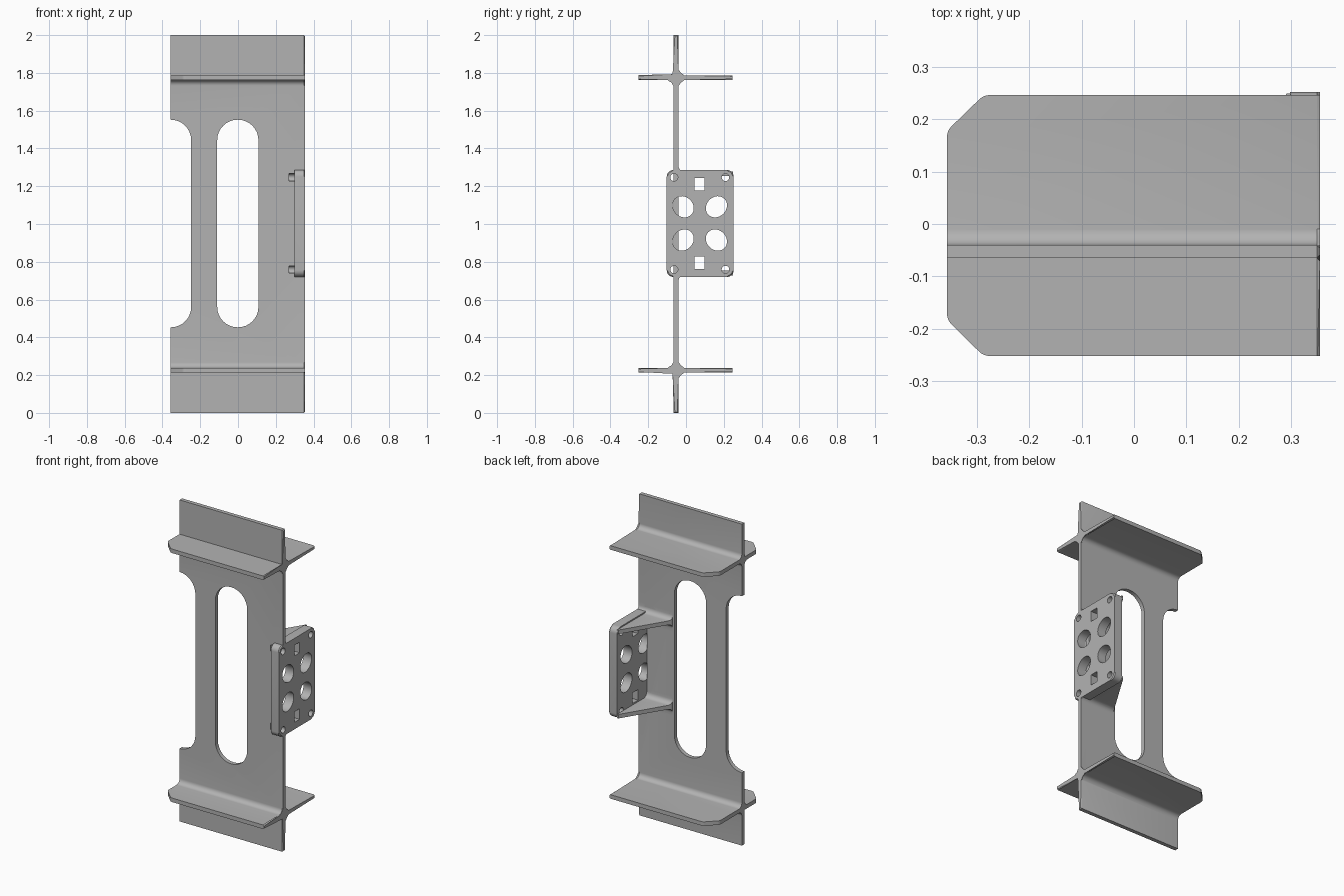
import bpy, bmesh
from math import cos, sin, pi, radians
from mathutils import Vector

if "Cube" in bpy.data.objects:
    bpy.data.objects.remove(bpy.data.objects["Cube"])

grey = bpy.data.materials.new("plain grey")
grey.use_nodes = True
grey.diffuse_color = (0.45, 0.45, 0.45, 1)
grey.node_tree.nodes["Principled BSDF"].inputs["Base Color"].default_value = (0.45, 0.45, 0.45, 1)

# Maps profile coordinates (u, v) and depth d to space for each extrusion axis
PLACE = {
    "x": lambda u, v, d: (d, u, v),
    "y": lambda u, v, d: (u, d, v),
    "z": lambda u, v, d: (u, v, d),
}


def rounded(corners, steps=6):
    """Round each (u, v, radius) corner of an outline with an arc."""
    out = []
    n = len(corners)
    for i, (u, v, r) in enumerate(corners):
        p = Vector((u, v))
        if not r:
            out.append(p)
            continue
        a = (Vector(corners[i - 1][:2]) - p).normalized()
        b = (Vector(corners[(i + 1) % n][:2]) - p).normalized()
        half = a.angle(b) / 2
        mid = (a + b).normalized()
        centre = p + mid * (r / sin(half))
        start = (p + a * (r / (sin(half) / cos(half)))) - centre
        sweep = start.angle_signed((p + b * (r * cos(half) / sin(half))) - centre)
        for k in range(steps + 1):
            t = -sweep * k / steps
            out.append(centre + Vector((start.x * cos(t) - start.y * sin(t),
                                        start.x * sin(t) + start.y * cos(t))))
    return out


def rect(u0, u1, v0, v1, r=0):
    return rounded([(u0, v0, r), (u1, v0, r), (u1, v1, r), (u0, v1, r)], 8)


def ellipse(cu, cv, a, b, tilt=0, n=32):
    pts = []
    for k in range(n):
        p, q = a * cos(2 * pi * k / n), b * sin(2 * pi * k / n)
        pts.append((cu + p * cos(tilt) - q * sin(tilt), cv + p * sin(tilt) + q * cos(tilt)))
    return pts


def prism(name, outline, axis, lo, hi, chamfer=0):
    """Extrude an outline along an axis; optionally chamfer the far end."""
    bm = bmesh.new()
    place = PLACE[axis]
    rings = [[bm.verts.new(place(u, v, d)) for u, v in outline] for d in (lo, hi)]
    bm.faces.new(rings[0])
    cap = bm.faces.new(rings[1])
    n = len(outline)
    for i in range(n):
        j = (i + 1) % n
        bm.faces.new((rings[0][i], rings[0][j], rings[1][j], rings[1][i]))
    if chamfer:
        bmesh.ops.bevel(bm, geom=list(cap.edges), offset=chamfer, segments=1, affect="EDGES")
    bmesh.ops.recalc_face_normals(bm, faces=bm.faces)
    mesh = bpy.data.meshes.new(name)
    bm.to_mesh(mesh)
    bm.free()
    mesh.materials.append(grey)
    ob = bpy.data.objects.new(name, mesh)
    bpy.context.collection.objects.link(ob)
    return ob


def activate(ob):
    bpy.ops.object.select_all(action="DESELECT")
    ob.select_set(True)
    bpy.context.view_layer.objects.active = ob


def combine(ob, tool, operation="DIFFERENCE"):
    mod = ob.modifiers.new("cut", "BOOLEAN")
    mod.operation, mod.solver, mod.object = operation, "EXACT", tool
    activate(ob)
    bpy.ops.object.modifier_apply(modifier=mod.name)
    bpy.data.objects.remove(tool)


def smooth(ob):
    activate(ob)
    bpy.ops.object.shade_smooth_by_angle(angle=radians(30))


LEFT, RIGHT = -0.357, 0.355
BACK, FRONT = -0.04, -0.065
PLATE_X = 0.298
FILLET = 0.03

# Frame: upright web crossed by two shelves, drawn as one mirrored section
upper = [(BACK, 1.762, FILLET), (0.3, 1.762, 0), (0.3, 1.787, 0), (BACK, 1.787, FILLET),
         (BACK, 2, 0), (FRONT, 2, 0), (FRONT, 1.787, 0), (-0.3, 1.787, 0),
         (-0.3, 1.762, 0), (FRONT, 1.762, FILLET)]
section = upper + [(y, 2 - z, r) for y, z, r in reversed(upper)]
frame = prism("web_and_shelves", rounded(section), "x", LEFT, RIGHT, 0.006)

# Shelf plan with clipped right-hand corners
plan = rounded([(LEFT, -0.183, 0.03), (-0.287, -0.252, 0.03), (0.4, -0.252, 0),
                (0.4, 0.246, 0), (-0.287, 0.246, 0.03), (LEFT, 0.178, 0.03)])
combine(frame, prism("plan", plan, "z", -1, 3), "INTERSECT")

# Long slot and the matching open cutout on the right-hand edge
combine(frame, prism("slot", rect(-0.11, 0.108, 0.453, 1.552, 0.108), "y", -0.15, 0.1))
combine(frame, prism("cutout", rect(-0.6, -0.248, 0.453, 1.552, 0.108), "y", -0.15, 0.1))

# Seat for the mounting plate
combine(frame, prism("seat", rect(-0.2, 0.2, 0.725, 1.28), "x", PLATE_X, 0.5))

# Mounting plate with rounded corners
plate = prism("mounting_plate", rect(-0.102, 0.252, 0.72, 1.286, 0.035), "x", PLATE_X, RIGHT, 0.006)
MID_Y, MID_Z = 0.073, 1.003
for sy in (-1, 1):
    for sz in (-1, 1):
        # Large tilted oval openings
        oval = ellipse(MID_Y + sy * 0.088, MID_Z + sz * 0.088, 0.06, 0.052, sy * sz * pi / 4)
        combine(plate, prism("oval", oval, "x", 0.2, 0.5))
        # Corner screw holes, running on into the web
        screw = ellipse(MID_Y + sy * 0.136, MID_Z + sz * 0.244, 0.02, 0.02, 0, 20)
        combine(plate, prism("screw", screw, "x", 0.2, 0.5))
        if sy < 0:
            combine(frame, prism("screw", screw, "x", 0.27, 0.5))
# Square windows
for sz in (-1, 1):
    z = MID_Z + sz * 0.207
    combine(plate, prism("window", rect(0.046, 0.099, z - 0.033, z + 0.033), "x", 0.2, 0.5))

# Sloping gussets joining the plate to the back of the web
for name, z, s in (("upper_gusset", 1.278, 1), ("lower_gusset", 0.728, -1)):
    wall = BACK - 0.002
    inner = z - s * 0.025
    profile = [(wall, z + s * 0.05, 0), (BACK, z + s * 0.05, 0), (BACK, z, FILLET), (0.249, z, 0),
               (0.249, inner, 0), (BACK, inner, FILLET), (BACK, inner - s * 0.05, 0),
               (wall, inner - s * 0.05, 0)]
    gusset = prism(name, rounded(profile), "x", 0.1, RIGHT - 0.001)
    slope = [(0.12, -0.05), (0.12, -0.03), (0.292, 0.25), (PLATE_X + 0.001, 0.25),
             (PLATE_X + 0.001, 0.04), (RIGHT - 0.001, 0.04), (RIGHT - 0.001, -0.05)]
    combine(gusset, prism("slope", slope, "z", 0, 2), "INTERSECT")
    smooth(gusset)

smooth(frame)
smooth(plate)
